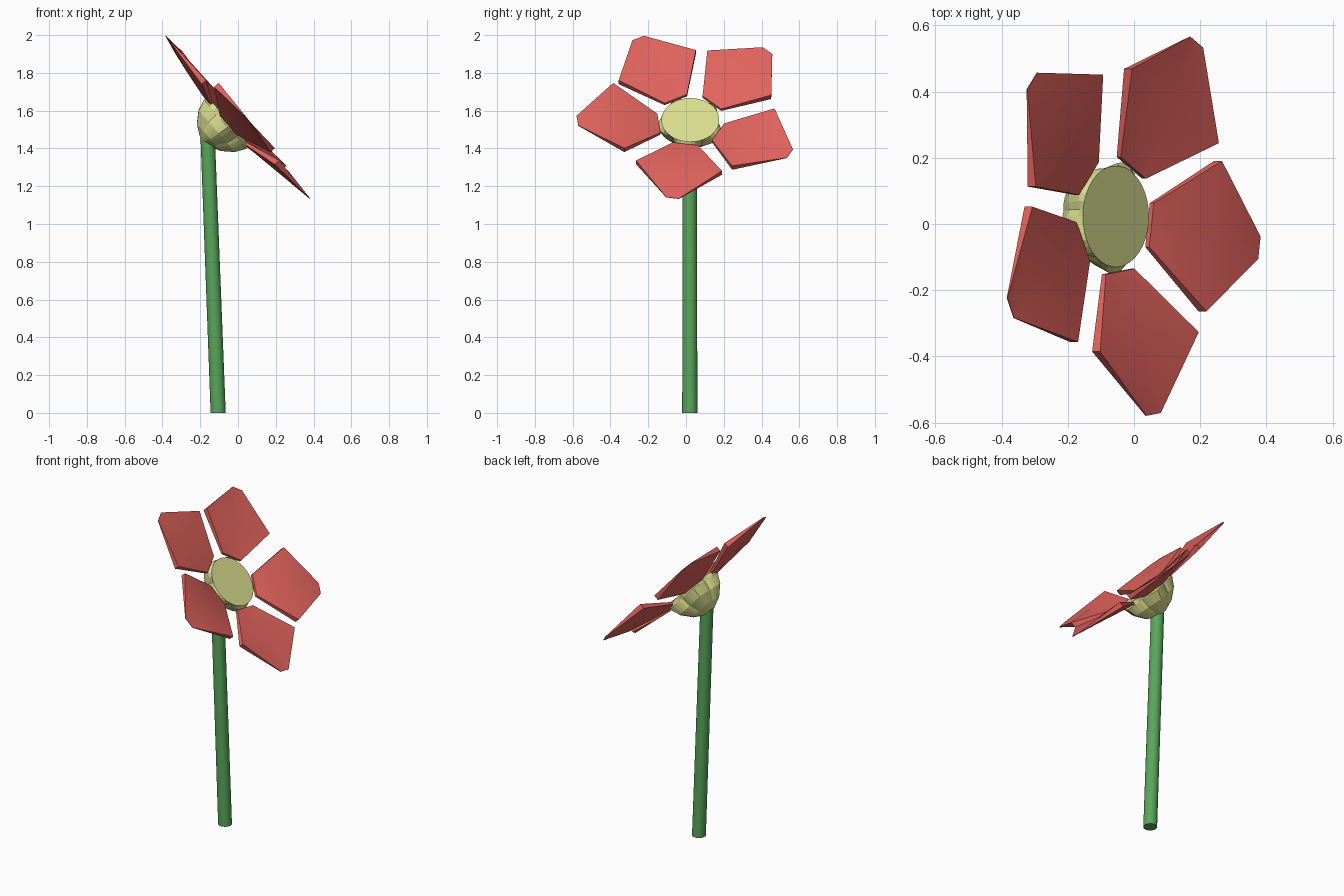
import bpy, bmesh, math
from mathutils import Matrix

if "Cube" in bpy.data.objects:
    bpy.data.objects.remove(bpy.data.objects["Cube"])


def material(name, rgb):
    m = bpy.data.materials.new(name)
    m.diffuse_color = (*rgb, 1)
    m.use_nodes = True
    m.node_tree.nodes["Principled BSDF"].inputs["Base Color"].default_value = m.diffuse_color
    return m


RED = material("petal red", (0.76, 0.125, 0.11))
YELLOW = material("pale yellow", (0.71, 0.74, 0.28))
GREEN = material("stem green", (0.10, 0.38, 0.105))


def add_object(name, bm, mat, smooth_angle=None):
    bmesh.ops.recalc_face_normals(bm, faces=bm.faces[:])
    me = bpy.data.meshes.new(name)
    bm.to_mesh(me)
    bm.free()
    me.materials.append(mat)
    ob = bpy.data.objects.new(name, me)
    bpy.context.collection.objects.link(ob)
    if smooth_angle is not None:
        bpy.ops.object.select_all(action='DESELECT')
        ob.select_set(True)
        bpy.context.view_layer.objects.active = ob
        bpy.ops.object.shade_smooth_by_angle(angle=math.radians(smooth_angle))
    return ob


# Flower frame: local x runs downhill, y is world y, z is the facing direction
HEAD = Matrix(((0.653, 0, 0.757, -0.007),
               (0, 1, 0, 0.023),
               (-0.757, 0, 0.653, 1.592),
               (0, 0, 0, 1)))
FIRST = math.radians(-9)

# Stem: leaning tube with a level foot
bm = bmesh.new()
bmesh.ops.create_cone(bm, cap_ends=True, segments=24, radius1=0.04, radius2=0.038, depth=1.49)
for v in bm.verts:
    v.co.z += 0.745
    v.co.x += -0.105 - 0.038 * v.co.z
    v.co.y += 0.02
add_object("stem", bm, GREEN, 40)

# Flower centre: flat round disc on a faceted bowl with a nub under each petal
N = 40
rings = [(0.153, 0.0, -0.063), (0.138, 0.045, -0.088), (0.125, 0.030, -0.146),
         (0.085, 0.015, -0.200), (0.035, 0.0, -0.230)]
bm = bmesh.new()
loops = []
for r, bump, z in rings:
    loop = []
    for i in range(N):
        a = i * 2 * math.pi / N
        # triangular wave, 1 at petal direction and 0 between petals
        w = 1 - abs((5 * i / N + 0.5) % 1 - 0.5) * 2
        t = r + bump * w
        loop.append(bm.verts.new((t * math.cos(a + FIRST), t * math.sin(a + FIRST), z)))
    loops.append(loop)
for lo, hi in zip(loops, loops[1:]):
    for i in range(N):
        j = (i + 1) % N
        bm.faces.new((lo[i], lo[j], hi[j], hi[i]))
bm.faces.new(loops[0])
bm.faces.new(loops[-1])
bm.transform(HEAD)
add_object("flower_centre", bm, YELLOW)

# Petals: slabs thick in the middle and sharp at the tip
# rows: distance out, half width, edge height, middle height, thickness, share of lift
ROWS = [(0.168, 0.067, -0.064, -0.064, 0.016, 0),
        (0.382, 0.230, 0.004, -0.012, 0.032, 1),
        (0.603, 0.034, -0.004, -0.004, 0.003, 1)]
# each petal: direction in degrees and a small lift of its outer part
PETALS = [(-9, 0.0), (60.8, 0.010), (137.3, -0.010), (207.3, -0.016), (277.3, 0.025)]
for k, (angle, lift) in enumerate(PETALS):
    bm = bmesh.new()
    front, back = [], []
    for d, w, edge, mid, thick, share in ROWS:
        up = lift * share
        pts = [(d, -w, edge + up), (d, 0, mid + up), (d, w, edge + up)]
        front.append([bm.verts.new(p) for p in pts])
        back.append([bm.verts.new((p[0], p[1], p[2] - thick)) for p in pts])
    for g in (front, back):
        for r in range(2):
            for c in range(2):
                bm.faces.new((g[r][c], g[r][c + 1], g[r + 1][c + 1], g[r + 1][c]))
    for i in range(2):
        for r in (0, 2):
            bm.faces.new((front[r][i], front[r][i + 1], back[r][i + 1], back[r][i]))
            bm.faces.new((front[i][r], front[i + 1][r], back[i + 1][r], back[i][r]))
    bm.transform(HEAD @ Matrix.Rotation(math.radians(angle), 4, 'Z'))
    add_object(f"petal_{k + 1}", bm, RED, 35)
